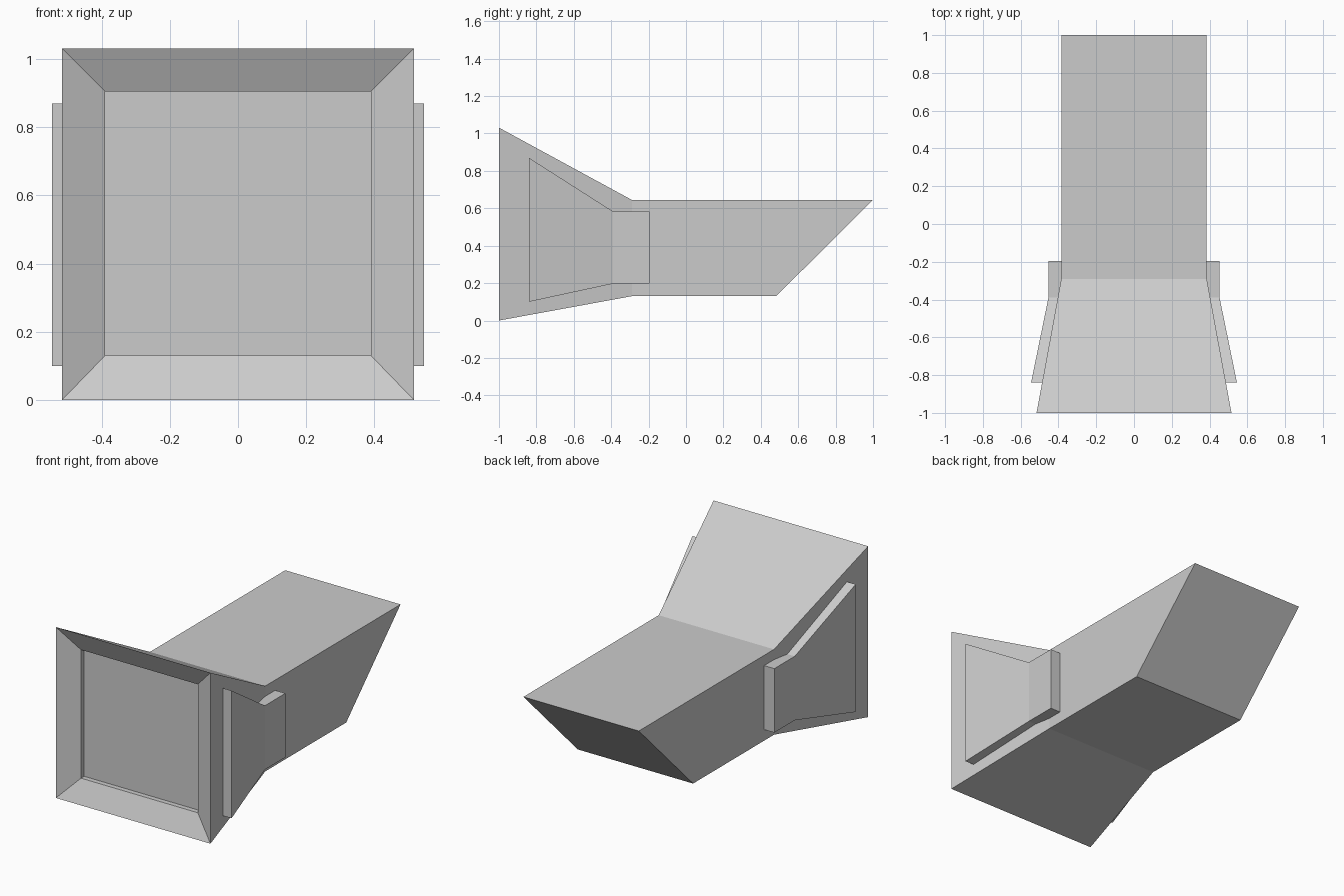
import bpy, bmesh

if "Cube" in bpy.data.objects:
    bpy.data.objects.remove(bpy.data.objects["Cube"])


def loft(name, rings):
    """Closed solid skinned through a sequence of equal-length rings."""
    bm = bmesh.new()
    loops = [[bm.verts.new(p) for p in ring] for ring in rings]
    n = len(loops[0])
    for a, b in zip(loops, loops[1:]):
        for i in range(n):
            j = (i + 1) % n
            bm.faces.new((a[i], a[j], b[j], b[i]))
    bm.faces.new(loops[0])
    bm.faces.new(loops[-1])
    bmesh.ops.recalc_face_normals(bm, faces=bm.faces)
    mesh = bpy.data.meshes.new(name)
    bm.to_mesh(mesh)
    bm.free()
    obj = bpy.data.objects.new(name, mesh)
    bpy.context.collection.objects.link(obj)
    return obj


def section(half_width, y_bottom, z_bottom, y_top, z_top):
    return [(-half_width, y_bottom, z_bottom), (half_width, y_bottom, z_bottom),
            (half_width, y_top, z_top), (-half_width, y_top, z_top)]


# Flared duct: recessed front panel, lip, mouth, waist, slanted back end
loft("duct_body", [
    section(0.39, -0.91, 0.13, -0.91, 0.905),
    section(0.39, -0.94, 0.13, -0.94, 0.905),
    section(0.516, -1.0, 0.0, -1.0, 1.031),
    section(0.385, -0.29, 0.13, -0.29, 0.645),
    section(0.385, 0.482, 0.13, 1.0, 0.645),
])

# Side plates: follow the flare, then run straight past the waist
plate_stations = [(-0.84, 0.545, 0.10, 0.87),
                  (-0.39, 0.453, 0.197, 0.583),
                  (-0.195, 0.453, 0.197, 0.583)]
thickness = 0.08
for side, label in ((-1, "left"), (1, "right")):
    loft(f"side_plate_{label}", [
        [(side * (x - thickness), y, z0), (side * x, y, z0),
         (side * x, y, z1), (side * (x - thickness), y, z1)]
        for y, x, z0, z1 in plate_stations])
